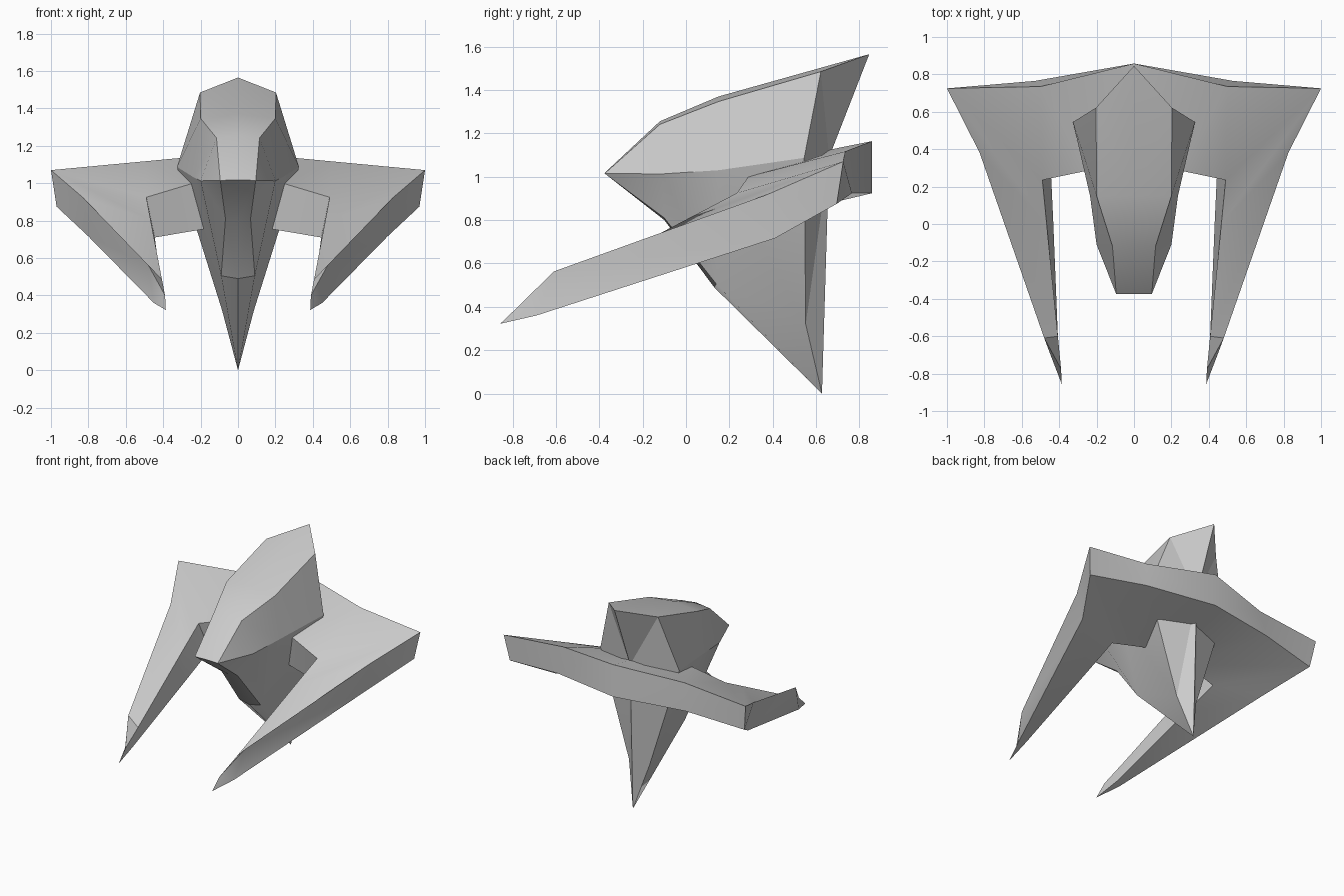
import bpy, bmesh, math

if "Cube" in bpy.data.objects:
    bpy.data.objects.remove(bpy.data.objects["Cube"])


def loft(name, rows, closed=False, cap=None):
    """Skin quads between rows of points, add an end cap, mirror across x = 0."""
    bm = bmesh.new()
    grid = [[bm.verts.new(p) for p in row] for row in rows]
    count = len(rows[0])
    for a, b in zip(grid, grid[1:]):
        for i in range(count if closed else count - 1):
            j = (i + 1) % count
            bm.faces.new((a[i], a[j], b[j], b[i]))
    if cap:
        # fan from a centre point over the last point of every row
        hub = bm.verts.new(cap)
        for a, b in zip(grid, grid[1:]):
            bm.faces.new((hub, a[-1], b[-1]))
    # mirrored half
    half = bm.verts[:] + bm.edges[:] + bm.faces[:]
    copy = bmesh.ops.duplicate(bm, geom=half)["geom"]
    for v in copy:
        if isinstance(v, bmesh.types.BMVert):
            v.co.x = -v.co.x
    bmesh.ops.remove_doubles(bm, verts=bm.verts[:], dist=0.001)
    bmesh.ops.dissolve_degenerate(bm, edges=bm.edges[:], dist=0.001)
    bmesh.ops.recalc_face_normals(bm, faces=bm.faces[:])
    mesh = bpy.data.meshes.new(name)
    bm.to_mesh(mesh)
    bm.free()
    obj = bpy.data.objects.new(name, mesh)
    bpy.context.collection.objects.link(obj)
    bpy.ops.object.select_all(action='DESELECT')
    obj.select_set(True)
    bpy.context.view_layer.objects.active = obj
    bpy.ops.object.shade_smooth_by_angle(angle=math.radians(25))
    return obj


# Central hull: rails running nose to stern, from top ridge to keel
nose = (0.095, -0.375, 1.015)
ridge = [(0, -0.375, 1.018), (0, -0.12, 1.256), (0, 0.15, 1.37), (0, 0.845, 1.565)]
shoulder = [nose, (0.115, -0.12, 1.242), (0.2, 0.15, 1.347), (0.203, 0.622, 1.485)]
chine = [nose, (0.2, -0.11, 1.013), (0.235, 0.15, 1.03), (0.326, 0.545, 1.087)]
keel_edge = [nose, (0.067, -0.1, 0.81), (0.09, 0.14, 0.505), (0.085, 0.552, 0.32)]
keel = [(0, -0.375, 1.018), (0, -0.1, 0.8), (0, 0.13, 0.49), (0, 0.627, 0.0)]
loft("hull", [ridge, shoulder, chine, keel_edge, keel], cap=(0, 0.66, 1.09))

# Swept wing: sections (rear top, inner top, inner bottom, rear bottom)
# from the centre line out to the corner and forward to the tip
sections = [
    [(0, 0.858, 1.164), (0, 0.34, 1.06), (0, 0.38, 0.81), (0, 0.858, 0.924)],
    [(0.5, 0.735, 1.117), (0.24, 0.287, 1.0), (0.18, 0.34, 0.755), (0.53, 0.765, 0.924)],
    [(1.0, 0.725, 1.07), (0.49, 0.235, 0.925), (0.445, 0.3, 0.71), (0.97, 0.695, 0.875)],
    [(0.825, 0.38, 0.92), (0.467, 0, 0.802), (0.432, 0.02, 0.611), (0.8, 0.41, 0.716)],
    [(0.48, -0.61, 0.563), (0.407, -0.6, 0.487), (0.405, -0.65, 0.373), (0.45, -0.69, 0.36)],
    [(0.39, -0.775, 0.4), (0.39, -0.775, 0.4), (0.386, -0.857, 0.322), (0.386, -0.857, 0.322)],
]
loft("swept_wing", sections, closed=True)
